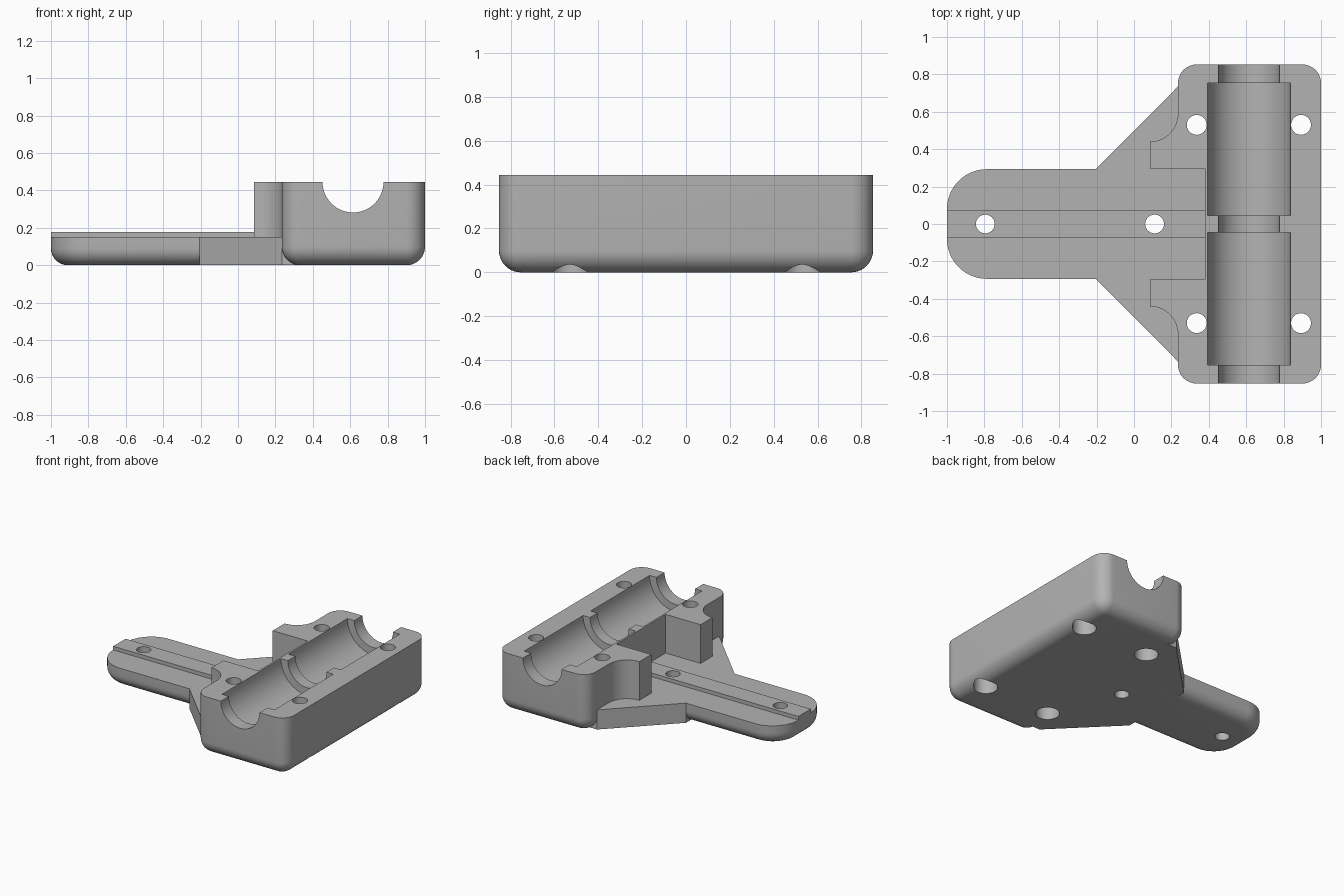
import bpy, bmesh, math

if "Cube" in bpy.data.objects:
    bpy.data.objects.remove(bpy.data.objects["Cube"], do_unlink=True)

TOP, PLATE, ROD_X = 0.445, 0.15, 0.615

grey = bpy.data.materials.new("plain grey")
grey.use_nodes = True
grey.diffuse_color = (0.45, 0.45, 0.45, 1)
grey.node_tree.nodes["Principled BSDF"].inputs["Base Color"].default_value = grey.diffuse_color


def finish(bm, name):
    bmesh.ops.recalc_face_normals(bm, faces=bm.faces)
    mesh = bpy.data.meshes.new(name)
    bm.to_mesh(mesh)
    bm.free()
    mesh.materials.append(grey)
    ob = bpy.data.objects.new(name, mesh)
    bpy.context.collection.objects.link(ob)
    return ob


def prism(name, outline, z0, z1):
    bm = bmesh.new()
    face = bm.faces.new([bm.verts.new((x, y, z0)) for x, y in outline])
    up = bmesh.ops.extrude_face_region(bm, geom=[face])["geom"]
    bmesh.ops.translate(bm, vec=(0, 0, z1 - z0),
                        verts=[v for v in up if isinstance(v, bmesh.types.BMVert)])
    return finish(bm, name)


def box(name, x0, x1, y, z0, z1):
    return prism(name, [(x0, -y), (x1, -y), (x1, y), (x0, y)], z0, z1)


def round_edges(ob, test, radius, segments):
    bm = bmesh.new()
    bm.from_mesh(ob.data)
    edges = [e for e in bm.edges if test(*[v.co for v in e.verts])]
    bmesh.ops.bevel(bm, geom=edges, offset=radius, segments=segments,
                    profile=0.5, affect='EDGES', clamp_overlap=False)
    bm.to_mesh(ob.data)
    bm.free()


def cylinder(name, x, y, z, radius, length, along_y=False):
    bpy.ops.mesh.primitive_cylinder_add(vertices=64, radius=radius, depth=length, location=(x, y, z),
                                        rotation=(math.pi / 2 if along_y else 0, 0, 0))
    ob = bpy.context.object
    ob.name = name
    ob.data.materials.append(grey)
    return ob


def combine(target, tool, operation):
    mod = target.modifiers.new(operation, 'BOOLEAN')
    mod.operation, mod.solver, mod.object = operation, 'EXACT', tool
    tool.hide_render = True
    bpy.context.view_layer.objects.active = target
    bpy.ops.object.modifier_apply(modifier=mod.name)
    bpy.data.objects.remove(tool, do_unlink=True)


def vertical(a, b):
    return abs(a.z - b.z) > 0.05


def bottom(a, b):
    return max(a.z, b.z) < 0.001


# Bearing block with rounded corners and a rounded bottom rim
body = box("bearing_bracket", 0.235, 1.0, 0.853, 0, TOP)
round_edges(body, lambda a, b: vertical(a, b) or bottom(a, b), 0.1, 10)

# Shoulder wings that sweep into the block with a concave curve
curve = [(0.085 + 0.15 * math.sin(t * math.pi / 24), 0.59 - 0.15 * math.cos(t * math.pi / 24))
         for t in range(13)]
half = curve + [(0.36, 0.59)]
wing = prism("shoulder_wings", half + [(x, -y) for x, y in reversed(half)], 0.12, TOP)
combine(body, wing, 'UNION')
combine(body, box("slot_cutter", -0.1, 0.38, 0.297, 0.1, 0.6), 'DIFFERENCE')

# Gusset plate with straight slanted sides
side = [(-0.205, 0.293), (0.235, 0.735), (0.45, 0.735)]
combine(body, prism("gusset", side + [(x, -y) for x, y in reversed(side)], 0, PLATE), 'UNION')

# Arm with a rounded end and a rounded bottom rim
arm = box("arm", -1.0, 0.5, 0.293, 0, PLATE)
round_edges(arm, lambda a, b: vertical(a, b) and a.x < 0, 0.213, 14)
round_edges(arm, lambda a, b: bottom(a, b) and min(a.x, b.x) < 0.49, 0.09, 8)
combine(body, arm, 'UNION')

# Raised rib along the arm
combine(body, box("rib", -1.0, 0.385, 0.075, 0.12, 0.178), 'UNION')

# Rod channel and two bearing seats
combine(body, cylinder("rod_cutter", ROD_X, 0, TOP, 0.163, 2, True), 'DIFFERENCE')
for s in (-1, 1):
    combine(body, cylinder("seat_cutter", ROD_X, s * 0.4, TOP, 0.221, 0.71, True), 'DIFFERENCE')

# Screw holes, counterbored from below in the block
for x in (-0.795, 0.11):
    combine(body, cylinder("arm_hole_cutter", x, 0, 0.1, 0.05, 1), 'DIFFERENCE')
for x in (0.335, 0.893):
    for y in (-0.53, 0.53):
        combine(body, cylinder("hole_cutter", x, y, 0.2, 0.053, 1), 'DIFFERENCE')
        combine(body, cylinder("counterbore_cutter", x, y, 0, 0.083, 0.3), 'DIFFERENCE')

# Smooth rounds, sharp edges
bpy.ops.object.select_all(action='DESELECT')
body.select_set(True)
bpy.context.view_layer.objects.active = body
bpy.ops.object.shade_smooth_by_angle(angle=math.radians(25))
